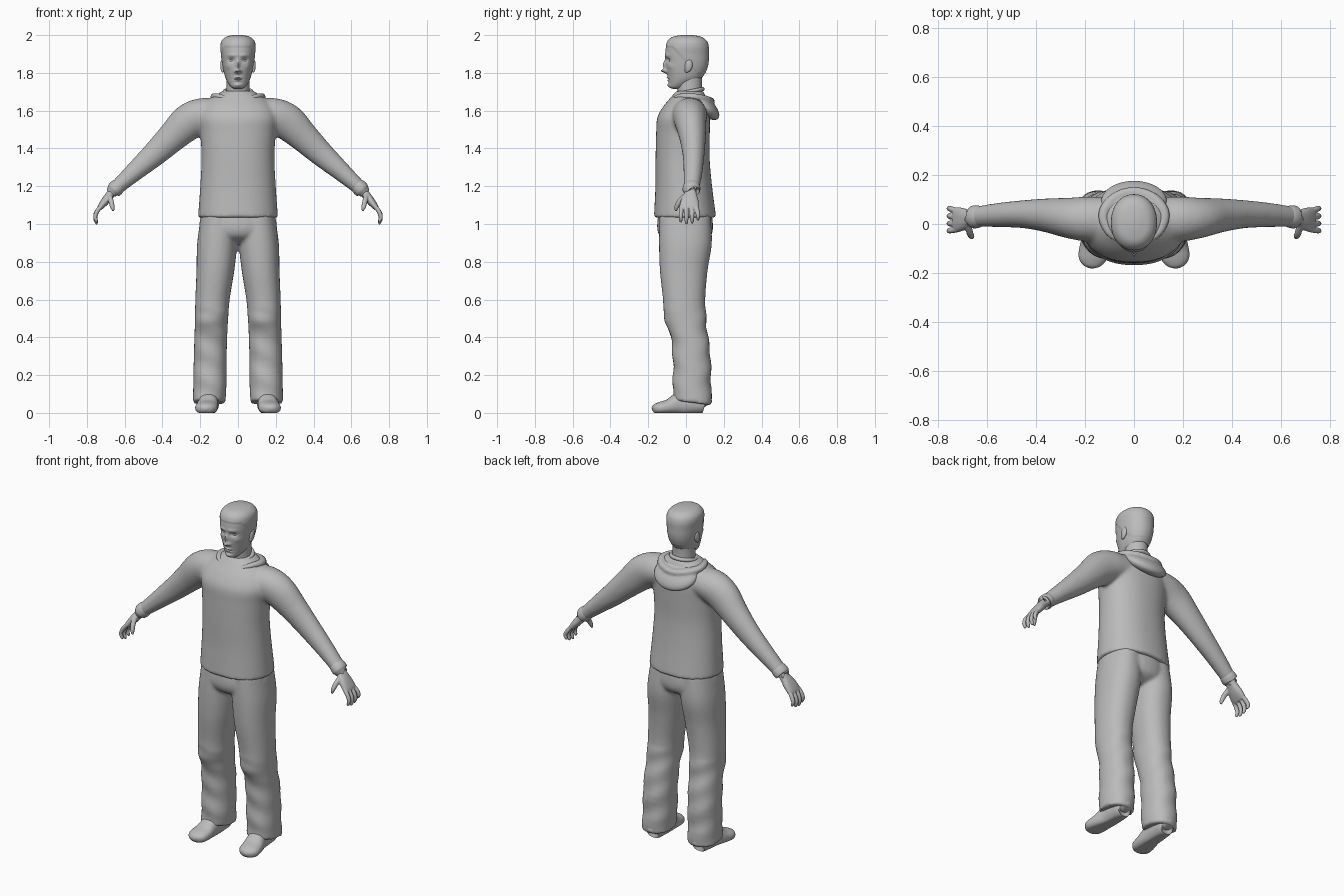
import bpy, bmesh, math
from mathutils import Vector, Matrix

if "Cube" in bpy.data.objects:
    bpy.data.objects.remove(bpy.data.objects["Cube"], do_unlink=True)

GREY = (0.5, 0.5, 0.5, 1)
mat = bpy.data.materials.new("plain grey")
mat.use_nodes = True
mat.diffuse_color = GREY
bsdf = next(n for n in mat.node_tree.nodes if n.type == "BSDF_PRINCIPLED")
bsdf.inputs["Base Color"].default_value = GREY


def smooth_rows(rows, steps):
    """Catmull-Rom interpolation of a list of section rows."""
    pts = [rows[0]] + list(rows) + [rows[-1]]
    out = []
    for a, b, c, d in zip(pts, pts[1:], pts[2:], pts[3:]):
        for k in range(steps):
            t = k / steps
            out.append([0.5 * (2*q + (r-p)*t + (2*p - 5*q + 4*r - s)*t*t
                               + (3*q - p - 3*r + s)*t**3)
                        for p, q, r, s in zip(a, b, c, d)])
    return out + [list(rows[-1])]


def loft(bm, rows, ref=(0, 1, 0), flat=False, power=2.0, segs=32, steps=5):
    """Skin rows of (x, y, z, radius along ref, radius across)."""
    rows = smooth_rows(rows, steps)
    cen = [Vector(r[:3]) for r in rows]
    rings = []

    def bend(f):
        return math.copysign(abs(f) ** (2 / power), f)

    for i, r in enumerate(rows):
        t = cen[min(i + 1, len(cen) - 1)] - cen[max(i - 1, 0)]
        t = Vector((0, 0, 1)) if flat else t.normalized()
        v = t.cross(Vector(ref)).normalized()
        u = v.cross(t)
        angles = [2 * math.pi * k / segs for k in range(segs)]
        rings.append([bm.verts.new(cen[i] + u * r[3] * bend(math.cos(a))
                                   + v * r[4] * bend(math.sin(a))) for a in angles])
    for lo, hi in zip(rings, rings[1:]):
        for k in range(segs):
            j = (k + 1) % segs
            bm.faces.new((lo[k], lo[j], hi[j], hi[k]))
    bm.faces.new(rings[0][::-1])
    bm.faces.new(rings[-1])
    return [v for ring in rings for v in ring]


def ellipsoid(bm, centre, radii, tilt=0):
    m = (Matrix.Translation(centre) @ Matrix.Rotation(tilt, 4, "X")
         @ Matrix.Diagonal((*radii, 1)))
    bmesh.ops.create_uvsphere(bm, u_segments=32, v_segments=20, radius=1, matrix=m)


def flip(rows):
    return [(-r[0], *r[1:]) for r in rows]


def finish(name, bm, voxel=0, relax=0, mirror=False):
    bmesh.ops.recalc_face_normals(bm, faces=bm.faces)
    me = bpy.data.meshes.new(name)
    bm.to_mesh(me)
    bm.free()
    me.materials.append(mat)
    ob = bpy.data.objects.new(name, me)
    bpy.context.collection.objects.link(ob)
    bpy.ops.object.select_all(action="DESELECT")
    ob.select_set(True)
    bpy.context.view_layer.objects.active = ob
    bpy.ops.object.shade_smooth_by_angle(angle=math.radians(50))
    if voxel:
        m = ob.modifiers.new("blend", "REMESH")
        m.mode, m.voxel_size, m.use_smooth_shade = "VOXEL", voxel, True
    if relax:
        m = ob.modifiers.new("relax", "SMOOTH")
        m.factor, m.iterations = 0.5, relax
    if mirror:
        ob.modifiers.new("mirror", "MIRROR")
    return ob


# Sweater: body and both sleeves blended together
bm = bmesh.new()
loft(bm, [(0, -.005, 1.033, .165, .212), (0, -.012, 1.2, .15, .2),
          (0, -.018, 1.35, .143, .193), (0, -.016, 1.48, .142, .2),
          (0, -.013, 1.56, .14, .21), (0, 0, 1.62, .122, .19),
          (0, .012, 1.665, .097, .145), (0, .02, 1.705, .07, .08)],
     flat=True, power=2.2, segs=48)
sleeve = [(.1, .02, 1.585, .09, .08), (.19, .02, 1.575, .092, .092),
          (.265, .025, 1.537, .083, .096), (.35, .035, 1.458, .07, .08),
          (.445, .04, 1.368, .058, .066), (.55, .037, 1.275, .05, .051),
          (.645, .03, 1.19, .042, .038)]
for rows in (sleeve, flip(sleeve)):
    loft(bm, rows)
finish("sweater", bm, .01, 6)

# Sleeve cuffs
bm = bmesh.new()
loft(bm, [(.625, .031, 1.208, .041, .037), (.64, .03, 1.195, .046, .042),
          (.658, .028, 1.178, .046, .041), (.66, .028, 1.176, .036, .032)], steps=3)
finish("sleeve_cuffs", bm, mirror=True)

# Hood lying on the back, with its rim round the neck
bm = bmesh.new()
ellipsoid(bm, (0, .093, 1.628), (.135, .046, .105), math.radians(48))
rim = [(-.04, -.08, 1.655, .008, .008), (-.1, -.035, 1.675, .015, .017),
       (-.125, .04, 1.672, .02, .022), (-.08, .105, 1.66, .02, .022)]
loft(bm, rim + [(0, .13, 1.65, .02, .022)] + flip(rim)[::-1], ref=(0, 0, 1), segs=16)
finish("hood", bm, .007, 4)

# Neckline band
bpy.ops.mesh.primitive_torus_add(major_radius=.071, minor_radius=.011,
                                 major_segments=48, minor_segments=12,
                                 location=(0, .018, 1.7), rotation=(.2, 0, 0))
band = bpy.context.object
band.name = "neckline"
band.data.materials.append(mat)
bpy.ops.object.shade_smooth_by_angle(angle=math.radians(50))

# Trousers: hips and two legs with a slanted hem
bm = bmesh.new()
loft(bm, [(0, -.005, 1.07, .14, .19), (0, -.005, .98, .148, .206),
          (0, -.003, .93, .13, .17), (0, 0, .895, .07, .08)], flat=True)
leg = [(.1, -.005, 1.05, .135, .095), (.11, -.003, .9, .14, .106),
       (.12, -.012, .75, .126, .1), (.135, -.01, .6, .112, .091),
       (.14, -.005, .5, .112, .088), (.143, .013, .43, .1, .087),
       (.147, .03, .3, .1, .087), (.149, .032, .15, .101, .088),
       (.153, .034, .058, .104, .086)]
for rows in (leg, flip(leg)):
    for v in loft(bm, rows, flat=True, power=2.2):
        if v.co.z < .12:
            v.co.z -= v.co.y * .13
        # Soft cloth folds behind and below the knee
        if v.co.z < .55:
            v.co.y += .004 * math.sin(v.co.z * 45 + v.co.x * 20)
finish("trousers", bm, .01, 4)

# Shoes, flat underneath
bm = bmesh.new()
for v in loft(bm, [(.15, .112, .04, .02, .02), (.15, .1, .05, .05, .045),
                   (.152, .04, .055, .06, .052), (.155, -.03, .05, .06, .051),
                   (.163, -.09, .033, .04, .058), (.17, -.14, .025, .032, .057),
                   (.173, -.168, .022, .023, .038), (.174, -.18, .02, .008, .012)],
              ref=(0, 0, 1), power=2.3):
    v.co.z = max(v.co.z, 0)
finish("shoes", bm, mirror=True)

# Hands: palm, four curled fingers and a thumb
bm = bmesh.new()
loft(bm, [(.635, .03, 1.2, .03, .024), (.668, .025, 1.165, .031, .023),
          (.7, .02, 1.125, .046, .022), (.728, .017, 1.09, .05, .016),
          (.735, .017, 1.08, .04, .01)], power=2.4)
for y, drop in ((.06, .02), (.031, .005), (.002, 0), (-.026, .01)):
    loft(bm, [(.715, y * .85, 1.105, .011, .011), (.744, y, 1.07, .012, .012),
              (.756, y * 1.06, 1.035 + drop / 2, .011, .011),
              (.75, y * 1.06, 1.008 + drop, .009, .009),
              (.747, y * 1.06, .998 + drop, .004, .004)], segs=12)
loft(bm, [(.68, 0, 1.15, .016, .014), (.672, -.034, 1.12, .014, .014),
          (.665, -.05, 1.09, .012, .012), (.66, -.054, 1.068, .005, .005)], segs=12)
finish("hands", bm, .004, 2, mirror=True)

# Neck
bm = bmesh.new()
loft(bm, [(0, .025, 1.62, .07, .066), (0, .02, 1.7, .066, .061),
          (0, .018, 1.75, .066, .06), (0, .018, 1.8, .07, .06)], flat=True)
finish("neck", bm)

# Head: bumps are (x, z, forward, width, height) on the face
FACE = [(0, 1.81, .03, .012, .011), (0, 1.843, .017, .009, .022),
        (.016, 1.808, .008, .007, .007), (.035, 1.868, -.013, .016, .011),
        (.03, 1.893, .005, .026, .008), (0, 1.775, .008, .02, .005),
        (0, 1.76, .007, .018, .005), (0, 1.767, -.005, .024, .002),
        (0, 1.736, .009, .02, .01), (.055, 1.835, .005, .014, .014)]
bm = bmesh.new()
for v in loft(bm, [(0, -.05, 1.715, .02, .018), (0, -.045, 1.724, .042, .035),
                   (0, -.028, 1.745, .062, .052), (0, -.005, 1.775, .09, .067),
                   (0, .002, 1.82, .106, .078), (0, .005, 1.86, .112, .084),
                   (0, .004, 1.9, .114, .088), (0, .006, 1.94, .111, .091),
                   (0, .006, 1.97, .1, .084), (0, .005, 1.991, .074, .061),
                   (0, .005, 2.0, .03, .025)],
              flat=True, power=2.15, segs=128, steps=8):
    x, y, z = v.co
    # Cropped hair stands slightly proud above a sloping hairline
    back = min(max((y + .07) / .13, 0), 1)
    hair = min(max((z - 1.935 + .14 * back) / .008, 0), 1)
    v.co.x *= 1 + .03 * hair
    v.co.y *= 1 + .03 * hair
    if y < -.03:
        fade = min((-.03 - y) / .03, 1)
        for bx, bz, out, w, h in FACE:
            v.co.y -= fade * out * math.exp(-((abs(x) - bx) / w) ** 2
                                            - ((z - bz) / h) ** 2)
finish("head", bm)

# Eyes and ears
bm = bmesh.new()
ellipsoid(bm, (.034, -.079, 1.866), (.014, .012, .009))
finish("eyes", bm, mirror=True)
bm = bmesh.new()
ellipsoid(bm, (.083, .014, 1.838), (.011, .021, .035), math.radians(-10))
ellipsoid(bm, (.081, .004, 1.815), (.009, .012, .015))
finish("ears", bm, .004, 2, mirror=True)
